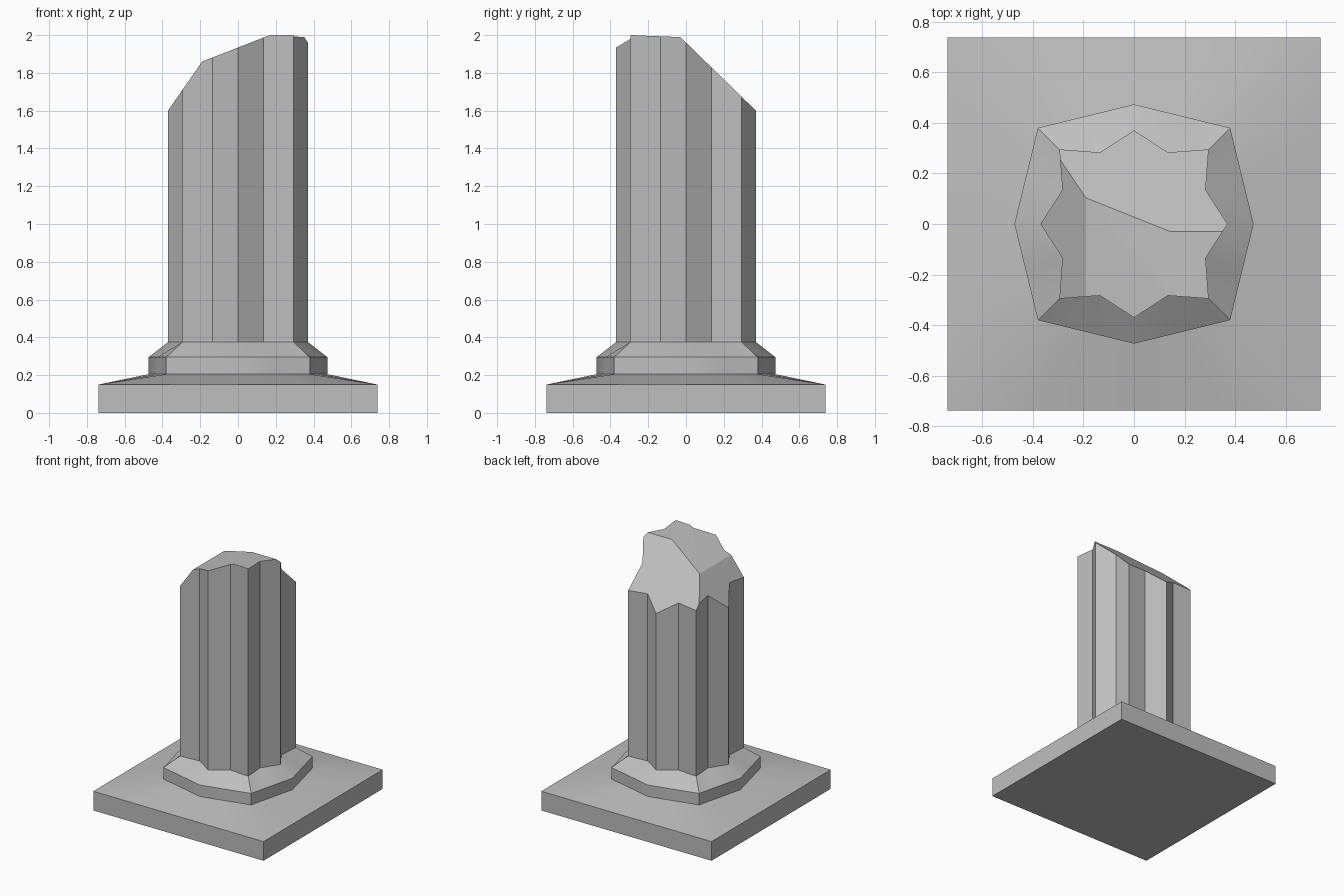
import bpy, bmesh
from math import radians
from mathutils import Vector

cube = bpy.data.objects.get("Cube")
if cube:
    bpy.data.objects.remove(cube, do_unlink=True)

stone = bpy.data.materials.new("grey_stone")
stone.use_nodes = True
STONE = (0.52, 0.52, 0.52, 1)
stone.diffuse_color = STONE
stone.node_tree.nodes["Principled BSDF"].inputs["Base Color"].default_value = STONE


def outline(side, between, corner):
    """16-point ring: side point, in-between point, corner, mirrored round."""
    quarter = [(side, 0), between, (corner, corner), between[::-1]]
    points = []
    for _ in range(4):
        points += quarter
        quarter = [(-y, x) for x, y in quarter]
    return points


def octagon(side, corner):
    return outline(side, ((side + corner) / 2, corner / 2), corner)


def loft(name, sections, cap_bottom=False, cap_top=False, cuts=()):
    """Join (outline, height) sections, then trim with (point, normal) planes."""
    bm = bmesh.new()
    rings = [[bm.verts.new((x, y, z)) for x, y in pts] for pts, z in sections]
    for low, high in zip(rings, rings[1:]):
        for i in range(len(low)):
            j = (i + 1) % len(low)
            bm.faces.new((low[i], low[j], high[j], high[i]))
    if cap_bottom:
        bm.faces.new(rings[0][::-1])
    if cap_top:
        bm.faces.new(rings[-1])
    for point, normal in cuts:
        result = bmesh.ops.bisect_plane(
            bm, geom=bm.verts[:] + bm.edges[:] + bm.faces[:], dist=1e-5,
            plane_co=point, plane_no=normal, clear_outer=True)
        edges = [e for e in result["geom_cut"] if isinstance(e, bmesh.types.BMEdge)]
        cap = bmesh.ops.contextual_create(bm, geom=edges)["faces"]
        for face in cap:
            face.normal_update()
            if face.normal.dot(Vector(normal)) < 0:
                face.normal_flip()
    mesh = bpy.data.meshes.new(name)
    bm.to_mesh(mesh)
    bm.free()
    mesh.materials.append(stone)
    obj = bpy.data.objects.new(name, mesh)
    bpy.context.collection.objects.link(obj)
    bpy.ops.object.select_all(action="DESELECT")
    obj.select_set(True)
    bpy.context.view_layer.objects.active = obj
    bpy.ops.object.shade_smooth_by_angle(angle=radians(30))


square = octagon(0.738, 0.738)
collar_ring = octagon(0.473, 0.38)
fluted = outline(0.37, (0.283, 0.134), 0.295)

# Square plinth with a gently sloping top
loft("plinth", [(square, 0), (square, 0.15), (collar_ring, 0.205)], cap_bottom=True)

# Eight-sided collar tapering to the shaft
loft("collar", [(collar_ring, 0.205), (collar_ring, 0.295), (fluted, 0.375)])

# Fluted shaft, broken off along four planes
breaks = [
    ((0, -0.295, 2.0), (0, 0.04, 1)),       # nearly level peak
    ((-0.19, 0, 1.86), (-0.39, 0, 1)),      # shallow front slope
    ((-0.19, 0, 1.86), (-1.44, 0, 1)),      # steep right slope
    ((0, 0.37, 1.6), (0, 0.975, 1)),        # long back slope
]
loft("broken_shaft", [(fluted, 0.375), (fluted, 2.1)], cap_top=True, cuts=breaks)
